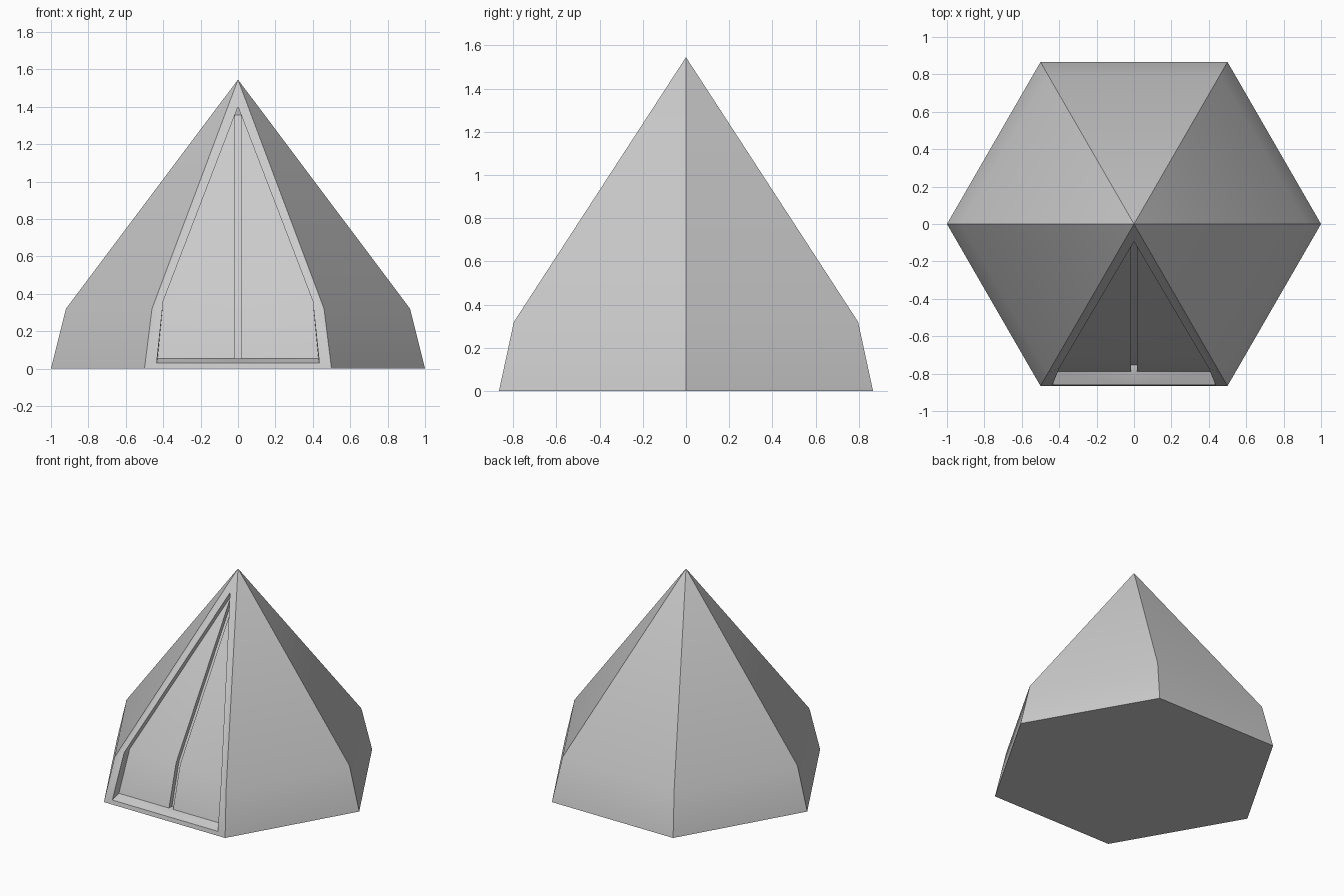
import bpy, bmesh, math

if "Cube" in bpy.data.objects:
    bpy.data.objects.remove(bpy.data.objects["Cube"])

BEND, TOP, K = 0.32, 1.545, math.sqrt(3) / 2


def wall_y(z):
    # y of the front wall at height z
    if z < BEND:
        return -K * (1 - 0.08 * z / BEND)
    return -K * 0.92 * (TOP - z) / (TOP - BEND)


def make_object(name, bm):
    bmesh.ops.remove_doubles(bm, verts=bm.verts, dist=1e-5)
    bmesh.ops.recalc_face_normals(bm, faces=bm.faces)
    me = bpy.data.meshes.new(name)
    bm.to_mesh(me)
    bm.free()
    ob = bpy.data.objects.new(name, me)
    bpy.context.collection.objects.link(ob)
    bpy.context.view_layer.objects.active = ob
    ob.select_set(True)
    bpy.ops.object.shade_smooth_by_angle(angle=math.radians(30))
    return ob


bm = bmesh.new()


def face(*pts):
    out = []
    for p in pts:
        if p not in out:
            out.append(p)
    if len(out) > 2:
        bm.faces.new([bm.verts.new(p) for p in out])


def bridge(a, b):
    for i in range(len(a) - 1):
        face(a[i], a[i + 1], b[i + 1], b[i])


def ring(r, z):
    return [(r * math.cos(i * math.pi / 3), r * math.sin(i * math.pi / 3), z) for i in range(6)]


# hexagonal tent walls and ground sheet, leaving out the front side
low, mid, apex = ring(1, 0), ring(0.92, BEND), (0, 0, TOP)
face(*low)
for i in (0, 1, 2, 3, 5):
    j = (i + 1) % 6
    face(low[i], low[j], mid[j], mid[i])
    face(mid[i], mid[j], apex)


def front(pts, depth=0):
    return [(x, wall_y(z) + depth, z) for x, z in pts]


# front frame, recessed walls, two door panels and the slit between them
for s in (-1, 1):
    g = 0.017
    gz = 1.40 - 1.04 * g / 0.40
    outer = [low[4 if s < 0 else 5], mid[4 if s < 0 else 5], apex]
    rim = front([(s * 0.435, 0.03), (s * 0.40, 0.36), (s * g, gz), (0, 1.40)])
    panel = front([(s * 0.43, 0.055), (s * 0.40, 0.36), (s * g, gz), (0, 1.40)], 0.065)
    slit = front([(s * g, 0.055), (s * g, 0.36), (s * g, gz), (0, 1.40)], 0.065)
    floor = [(x, y + 0.035, z) for x, y, z in slit[:3]] + [slit[3]]
    middle = [(0, y, z) for x, y, z in floor[:3]] + [slit[3]]
    bridge(outer[:2], rim[:2])
    face(outer[1], apex, rim[3], rim[2], rim[1])
    bridge(rim, panel)
    bridge(panel[:3], slit[:3])
    bridge(slit, floor)
    bridge(floor, middle)
    # bottom strip, sill and slit floor halves
    base, lip = (0, low[4][1], 0), (0, rim[0][1], 0.03)
    face(outer[0], base, lip, rim[0])
    face(rim[0], lip, (0, slit[0][1], 0.055), slit[0], panel[0])
    face(slit[0], (0, slit[0][1], 0.055), middle[0], floor[0])

make_object("tent", bm)
